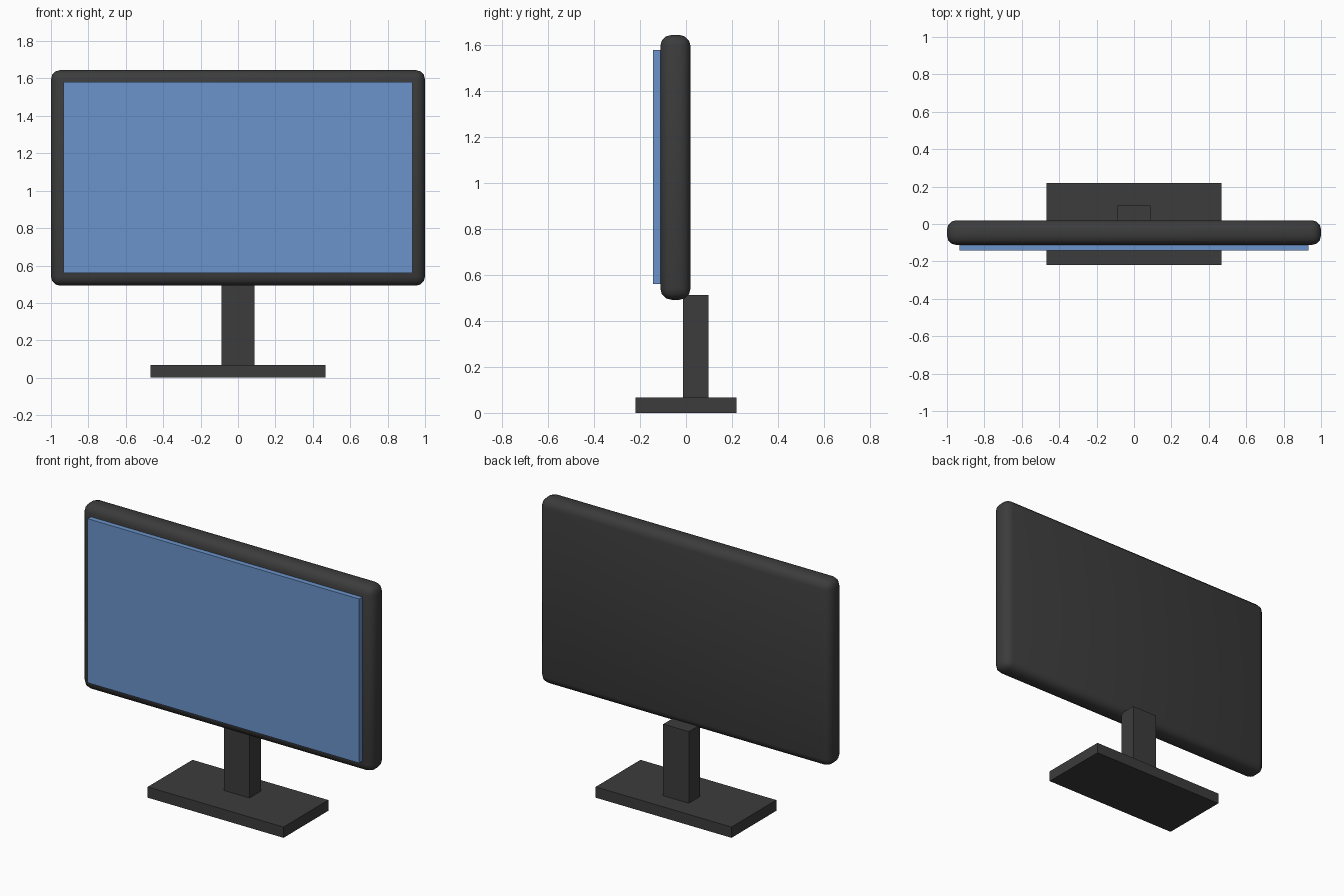
import bpy

cube = bpy.data.objects.get("Cube")
if cube:
    bpy.data.objects.remove(cube, do_unlink=True)


def material(name, rgb):
    mat = bpy.data.materials.new(name)
    mat.use_nodes = True
    mat.diffuse_color = (*rgb, 1)
    mat.node_tree.nodes["Principled BSDF"].inputs["Base Color"].default_value = (*rgb, 1)
    return mat


def box(name, low, high, mat):
    """Box spanning two opposite corners."""
    centre = [(a + b) / 2 for a, b in zip(low, high)]
    bpy.ops.mesh.primitive_cube_add(size=1, location=centre)
    obj = bpy.context.object
    obj.name = name
    obj.scale = [b - a for a, b in zip(low, high)]
    bpy.ops.object.transform_apply(location=False, rotation=False, scale=True)
    obj.data.materials.append(mat)
    return obj


charcoal = material("charcoal plastic", (0.045, 0.045, 0.045))
blue = material("blue screen", (0.147, 0.296, 0.597))

# Stand
box("base", (-0.467, -0.22, 0), (0.467, 0.22, 0.067), charcoal)
box("stand_post", (-0.088, -0.012, 0.067), (0.088, 0.098, 0.512), charcoal)

# Rounded display housing
housing = box("housing", (-1, -0.112, 0.492), (1, 0.02, 1.645), charcoal)
bevel = housing.modifiers.new("rounded edges", "BEVEL")
bevel.width = 0.05
bevel.segments = 3
bpy.ops.object.shade_smooth()

# Raised screen panel
box("screen", (-0.934, -0.143, 0.56), (0.934, -0.1, 1.58), blue)
